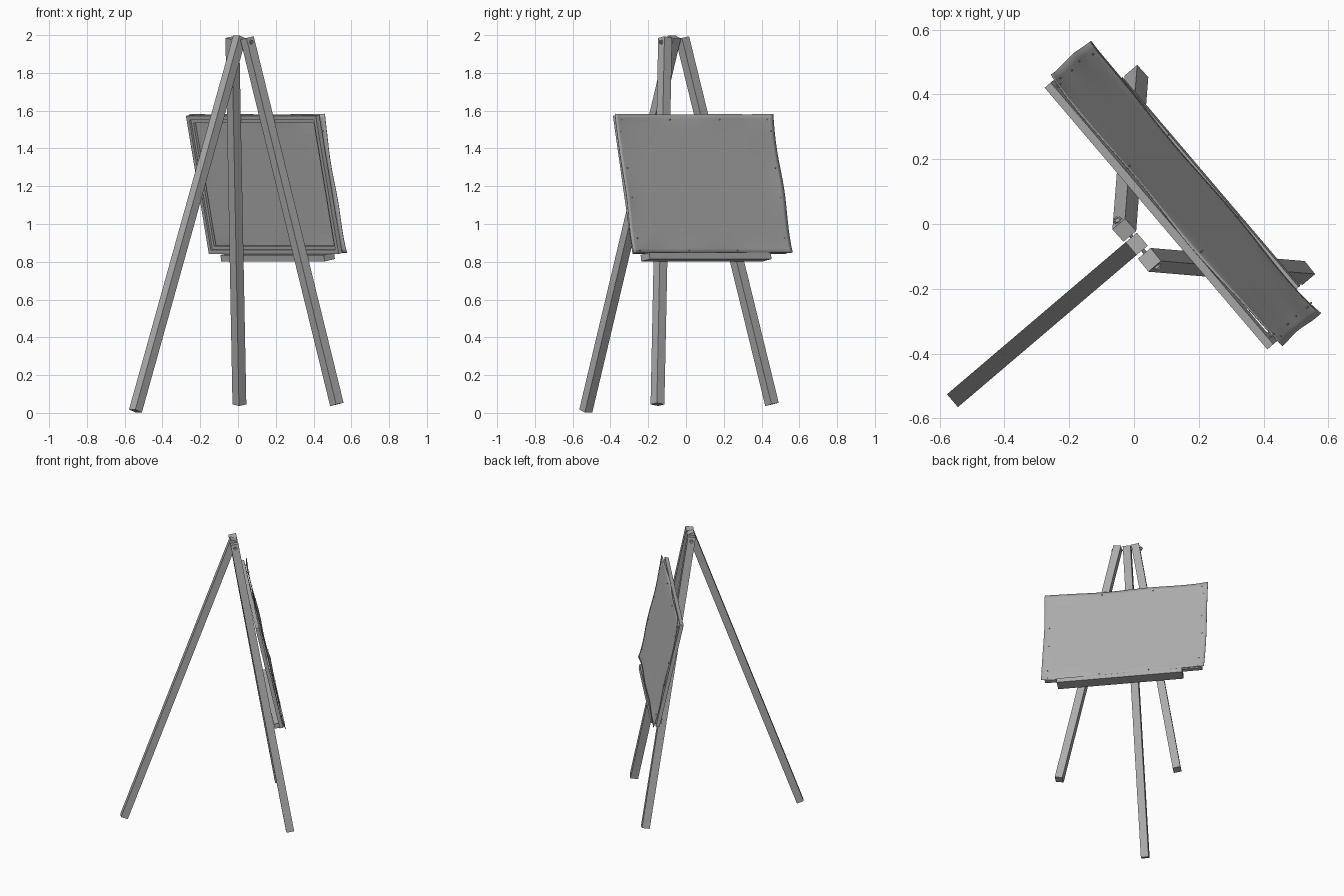
import bpy, bmesh, math, random
from mathutils import Matrix, Vector

if "Cube" in bpy.data.objects:
    bpy.data.objects.remove(bpy.data.objects["Cube"])

random.seed(4)
# easel frame: local x = across the board, local y = towards the viewer of the board
EASEL = Matrix.Translation((0.01, -0.06, 0)) @ Matrix.Rotation(math.radians(-49.6), 4, 'Z')
# board frame: origin at the bottom centre, leaning back
BOARD = (EASEL @ Matrix.Translation((-0.021, 0.28, 0.845))
         @ Matrix.Rotation(math.radians(12.3), 4, 'X'))
W, H = 0.55, 0.752

# dark grey shared by every part
grey = bpy.data.materials.new("dark_grey")
grey.diffuse_color = (0.42, 0.42, 0.42, 1)
grey.use_nodes = True
grey.node_tree.nodes["Principled BSDF"].inputs["Base Color"].default_value = grey.diffuse_color


def finish(name, bm):
    bmesh.ops.recalc_face_normals(bm, faces=bm.faces)
    me = bpy.data.meshes.new(name)
    bm.to_mesh(me)
    bm.free()
    me.materials.append(grey)
    ob = bpy.data.objects.new(name, me)
    bpy.context.collection.objects.link(ob)
    return ob


def add_box(bm, mat, size, centre=(0, 0, 0)):
    m = mat @ Matrix.Translation(centre) @ Matrix.Diagonal((*size, 1))
    bmesh.ops.create_cube(bm, size=1, matrix=m)


def add_rod(bm, mat, radius, depth, sides):
    bmesh.ops.create_cone(bm, cap_ends=True, segments=sides, radius1=radius,
                          radius2=radius, depth=depth, matrix=mat)


def leg(name, top, bottom, w=0.052, d=0.048):
    top, bottom = Vector(top), Vector(bottom)
    z = (top - bottom).normalized()
    y = z.cross(Vector((1, 0, 0))).normalized()
    x = y.cross(z)
    rot = Matrix((x, y, z)).transposed().to_4x4()
    bm = bmesh.new()
    add_box(bm, EASEL @ Matrix.Translation((top + bottom) / 2) @ rot,
            (w, d, (top - bottom).length))
    return finish(name, bm)


# legs
leg("back_leg", (0, -0.002, 1.99), (0, -0.726, 0.01))
for side, s in (("left", -1), ("right", 1)):
    leg("front_leg_" + side, (s * 0.06 + 0.003, -0.004, 1.985),
        (s * 0.398 + 0.004, 0.332, 0.045), d=0.052)

# pivot bolt through the three leg tops, with hexagonal ends
bm = bmesh.new()
turn = Matrix.Rotation(math.pi / 2, 4, 'Y')
add_rod(bm, EASEL @ Matrix.Translation((0, 0, 1.962)) @ turn, 0.006, 0.21, 10)
for s in (-1, 1):
    add_rod(bm, EASEL @ Matrix.Translation((s * 0.094, 0, 1.962)) @ turn, 0.013, 0.01, 6)
finish("pivot_bolt", bm)

# tray resting on the front legs, square to them
bm = bmesh.new()
tilt = Matrix.Translation((0.003, 0.26, 0.825)) @ Matrix.Rotation(math.radians(9.8), 4, 'X')
add_box(bm, EASEL @ tilt, (0.845, 0.072, 0.034))
finish("tray", bm)


# stretcher frame: outer bars and a thinner inner step
def frame(name, half, z0, z1, bar, y0, y1):
    bm = bmesh.new()
    yc, dy = (y0 + y1) / 2, y1 - y0
    for z in (z0 + bar / 2, z1 - bar / 2):
        add_box(bm, BOARD, (2 * half, dy, bar), (0, yc, z))
    for s in (-1, 1):
        add_box(bm, BOARD, (bar, dy, z1 - z0 - 2 * bar),
                (s * (half - bar / 2), yc, (z0 + z1) / 2))
    finish(name, bm)


frame("stretcher_outer", 0.53, 0.002, H - 0.002, 0.022, -0.027, -0.002)
frame("stretcher_inner", 0.508, 0.024, H - 0.024, 0.018, -0.016, -0.002)


# canvas sheet with gently curling edges
def ripple(x, z):
    edge = max(abs(x) / W, abs(2 * z / H - 1)) ** 8
    wave = 0.004 * math.sin(11 * x + 4 * z) + 0.003 * math.sin(15 * z - 5 * x)
    corner = 0.008 * (abs(x) / W) ** 10 * abs(2 * z / H - 1) ** 6
    return 0.006 + edge * wave + corner


bm = bmesh.new()
bmesh.ops.create_grid(bm, x_segments=48, y_segments=32, size=1)
for v in bm.verts:
    x, z = v.co.x * W, (v.co.y + 1) * H / 2
    fray = 0.003 * math.sin(9 * z + v.co.x)
    v.co = BOARD @ Vector((x + fray * v.co.x ** 9, ripple(x, z), z))
canvas = finish("canvas", bm)
for p in canvas.data.polygons:
    p.use_smooth = True
solid = canvas.modifiers.new("thickness", 'SOLIDIFY')
solid.thickness = 0.003
solid.offset = 0

# small tacks around the canvas border
bm = bmesh.new()
spots = [(x, z) for x in (-0.5, -0.17, 0.17, 0.5) for z in (0.013, H - 0.03)]
spots += [(s * 0.517, z) for s in (-1, 1) for z in (0.08, 0.3, 0.46, 0.66)]
for x, z in spots:
    x += random.uniform(-0.01, 0.01)
    m = BOARD @ Matrix.Translation((x, 0, z)) @ Matrix.Rotation(math.pi / 2, 4, 'X')
    add_rod(bm, m, 0.003, 0.03, 6)
finish("tacks", bm)
